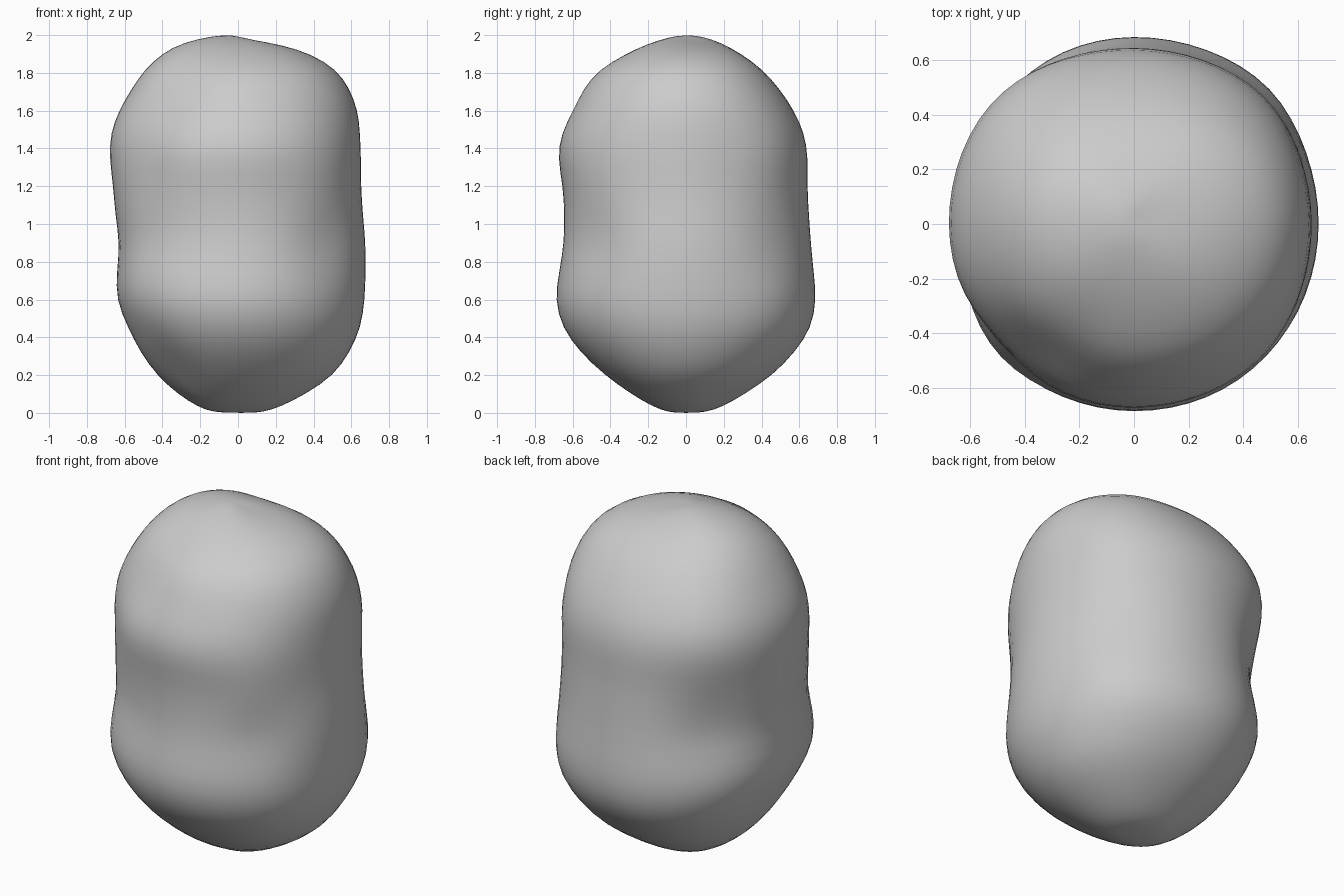
import bpy, bmesh, math
from mathutils import Vector

SEGS = 32
# height, reach to left, right, front, back
RINGS = [
    (0.003, 0.13, 0.13, 0.09, 0.10),
    (0.03, 0.21, 0.22, 0.17, 0.19),
    (0.10, 0.32, 0.36, 0.29, 0.31),
    (0.20, 0.43, 0.51, 0.43, 0.46),
    (0.32, 0.515, 0.59, 0.56, 0.575),
    (0.45, 0.58, 0.65, 0.655, 0.665),
    (0.60, 0.645, 0.67, 0.695, 0.69),
    (0.75, 0.64, 0.675, 0.67, 0.675),
    (0.90, 0.625, 0.675, 0.645, 0.66),
    (1.05, 0.65, 0.66, 0.643, 0.65),
    (1.20, 0.66, 0.65, 0.65, 0.64),
    (1.35, 0.68, 0.65, 0.68, 0.645),
    (1.48, 0.675, 0.645, 0.66, 0.625),
    (1.60, 0.63, 0.635, 0.60, 0.57),
    (1.72, 0.56, 0.59, 0.545, 0.49),
    (1.82, 0.49, 0.52, 0.46, 0.40),
    (1.90, 0.40, 0.39, 0.32, 0.29),
    (1.955, 0.29, 0.23, 0.20, 0.18),
    (1.99, 0.13, 0.07, 0.09, 0.09),
]
# dents and swellings: centre, radius, depth
DENTS = [
    ((-0.28, -0.45, 1.68), 0.18, -0.045),
    ((-0.50, -0.45, 1.42), 0.20, -0.045),
    ((-0.32, -0.55, 0.96), 0.18, -0.015),
    ((-0.50, -0.45, 0.70), 0.20, 0.025),
    ((0.45, -0.47, 0.90), 0.16, -0.03),
    ((0.42, -0.47, 1.18), 0.18, 0.015),
    ((-0.33, -0.35, 0.25), 0.15, -0.03),
    ((-0.47, 0.45, 0.95), 0.22, -0.045),
    ((-0.42, 0.42, 1.52), 0.25, 0.025),
    ((-0.22, 0.12, 1.90), 0.20, 0.012),
    ((0.48, 0.45, 0.88), 0.16, -0.012),
    ((0.48, 0.46, 0.58), 0.20, 0.02),
    ((0.46, 0.44, 1.35), 0.18, 0.015),
    ((0.10, 0.03, 1.97), 0.12, -0.02),
]


def reach(ring, a):
    _, left, right, front, back = ring
    c, s = math.cos(a), math.sin(a)
    side = right if c > 0 else left
    depth = back if s > 0 else front
    return 1.007 * (side * c * c + depth * s * s) * (1 + 0.015 * math.sin(2 * a) ** 2)


bm = bmesh.new()
loops = []
for ring in RINGS:
    loops.append([bm.verts.new((reach(ring, a) * math.cos(a), reach(ring, a) * math.sin(a), ring[0]))
                  for a in (2 * math.pi * i / SEGS for i in range(SEGS))])
for lo, hi in zip(loops, loops[1:]):
    for i in range(SEGS):
        j = (i + 1) % SEGS
        bm.faces.new((lo[i], lo[j], hi[j], hi[i]))
# closed ends
bottom = bm.verts.new((0.02, 0, 0.0))
top = bm.verts.new((-0.04, 0, 2.002))
for i in range(SEGS):
    j = (i + 1) % SEGS
    bm.faces.new((bottom, loops[0][j], loops[0][i]))
    bm.faces.new((top, loops[-1][i], loops[-1][j]))

# surface unevenness
bm.normal_update()
moves = []
for v in bm.verts:
    d = sum(h * math.exp(-((v.co - Vector(c)).length / r) ** 2) for c, r, h in DENTS)
    moves.append(v.normal * d)
for v, m in zip(bm.verts, moves):
    v.co += m

mesh = bpy.data.meshes.new("boulder")
bm.to_mesh(mesh)
bm.free()
boulder = bpy.data.objects.new("boulder", mesh)
bpy.context.collection.objects.link(boulder)
mesh.polygons.foreach_set("use_smooth", [True] * len(mesh.polygons))
sub = boulder.modifiers.new("smooth", 'SUBSURF')
sub.levels = sub.render_levels = 1
